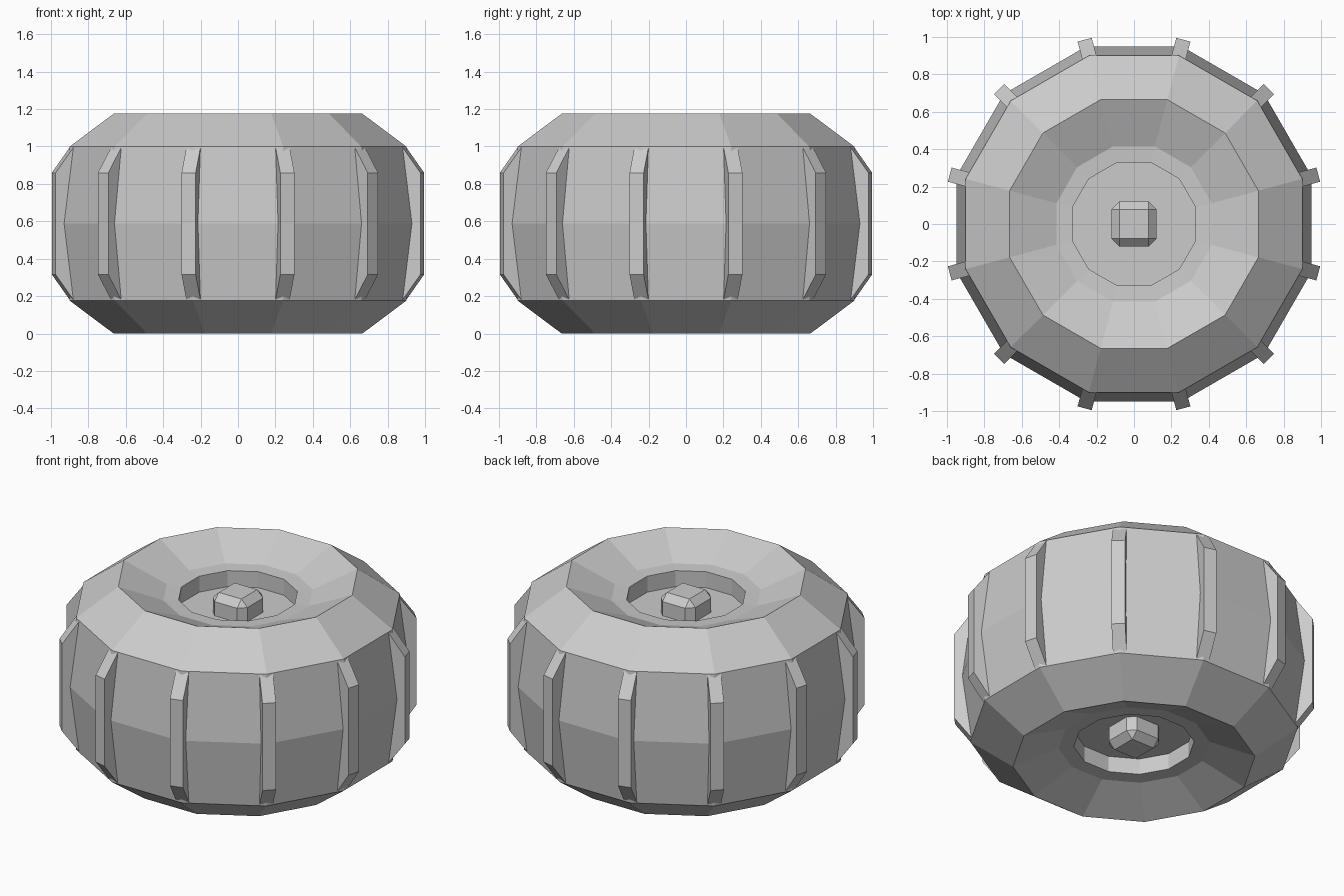
import bpy, bmesh
from math import cos, sin, pi
from mathutils import Matrix

if "Cube" in bpy.data.objects:
    bpy.data.objects.remove(bpy.data.objects["Cube"])

SIDES = 12
MID = 0.5875                      # mid height of the wheel
STEP = 2 * pi / SIDES


def finish(name, bm):
    bmesh.ops.recalc_face_normals(bm, faces=bm.faces)
    mesh = bpy.data.meshes.new(name)
    bm.to_mesh(mesh)
    bm.free()
    obj = bpy.data.objects.new(name, mesh)
    bpy.context.collection.objects.link(obj)
    return obj


# Tyre and sunken hub discs: one 12-sided turned profile (apothem, offset from mid)
half = [(0.90, 0.412), (0.665, 0.5875), (0.415, 0.48), (0.33, 0.475), (0.33, 0.375)]
profile = [(r, -h) for r, h in reversed(half)] + [(0.95, 0)] + half
bm = bmesh.new()
rings = []
for a, h in profile:
    r = a / cos(STEP / 2)
    rings.append([bm.verts.new((r * cos((i + 0.5) * STEP), r * sin((i + 0.5) * STEP), MID + h))
                  for i in range(SIDES)])
for lo, hi in zip(rings, rings[1:]):
    for i in range(SIDES):
        j = (i + 1) % SIDES
        bm.faces.new((lo[i], lo[j], hi[j], hi[i]))
bm.faces.new(rings[0])
bm.faces.new(rings[-1])
finish("tyre", bm)

# Tread ribs: tapered bars on each corner of the tyre
bm = bmesh.new()
rib = [(0.85, -0.412), (0.918, -0.412), (1.02, -0.272),
       (1.02, 0.272), (0.918, 0.412), (0.85, 0.412)]
for k in range(SIDES):
    rot = Matrix.Rotation((k + 0.5) * STEP, 3, 'Z')
    sides = []
    for y in (-0.039, 0.039):
        vs = [bm.verts.new((r, y, MID + h)) for r, h in rib]
        for v in vs:
            v.co = rot @ v.co
        sides.append(vs)
        bm.faces.new(vs)
    a, b = sides
    for i in range(len(rib)):
        j = (i + 1) % len(rib)
        bm.faces.new((a[i], a[j], b[j], b[i]))
finish("tread_ribs", bm)

# Axle nuts: chamfered cubes half sunk in each hub disc
for name, side in (("axle_nut_top", 1), ("axle_nut_bottom", -1)):
    bm = bmesh.new()
    bmesh.ops.create_cube(bm, size=0.24,
                          matrix=Matrix.Translation((0, 0, MID + side * 0.385)))
    bmesh.ops.bevel(bm, geom=bm.edges[:], offset=0.042, segments=1,
                    affect='EDGES', profile=0.5)
    finish(name, bm)
